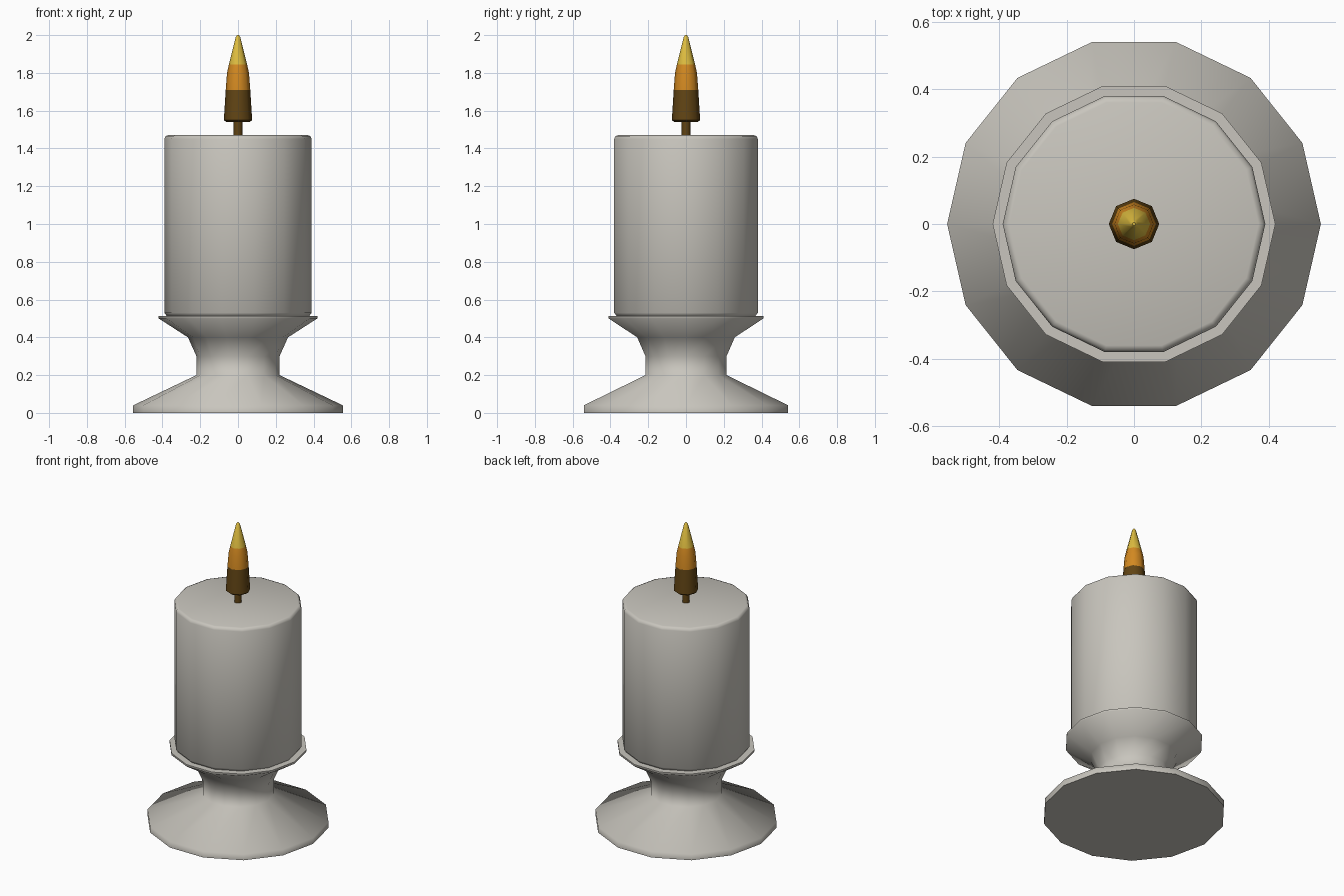
import bpy, math

if "Cube" in bpy.data.objects:
    bpy.data.objects.remove(bpy.data.objects["Cube"])


def material(name, rgb):
    m = bpy.data.materials.new(name)
    m.diffuse_color = (*rgb, 1)
    m.use_nodes = True
    m.node_tree.nodes["Principled BSDF"].inputs["Base Color"].default_value = m.diffuse_color
    return m


GREY = material("warm_grey", (0.58, 0.56, 0.51))
BROWN = material("dark_brown", (0.12, 0.058, 0.007))
ORANGE = material("orange", (0.65, 0.25, 0.015))
YELLOW = material("yellow", (0.72, 0.50, 0.05))


def lathe(name, profile, sides, mats, smooth, rule=None):
    """Spin a (radius, z) profile around z and cap both ends."""
    verts = [(r * math.cos(2 * math.pi * i / sides), r * math.sin(2 * math.pi * i / sides), z)
             for r, z in profile for i in range(sides)]
    faces = [(k * sides + i, k * sides + (i + 1) % sides,
              (k + 1) * sides + (i + 1) % sides, (k + 1) * sides + i)
             for k in range(len(profile) - 1) for i in range(sides)]
    faces.append(tuple(reversed(range(sides))))
    faces.append(tuple(range((len(profile) - 1) * sides, len(profile) * sides)))
    me = bpy.data.meshes.new(name)
    me.from_pydata(verts, [], faces)
    ob = bpy.data.objects.new(name, me)
    bpy.context.collection.objects.link(ob)
    for m in mats:
        me.materials.append(m)
    if rule:
        for p in me.polygons:
            p.material_index = rule(p.center.z)
    bpy.ops.object.select_all(action='DESELECT')
    ob.select_set(True)
    bpy.context.view_layer.objects.active = ob
    bpy.ops.object.shade_smooth_by_angle(angle=math.radians(smooth))
    return ob


# Flared foot, neck and cup
lathe("candle_holder", [(0.555, 0), (0.555, 0.04), (0.22, 0.20), (0.22, 0.30),
                        (0.265, 0.40), (0.42, 0.50), (0.42, 0.513), (0.37, 0.513)],
      14, [GREY], 66)

# Wax body with softened rims
lathe("candle", [(0.375, 0.51), (0.39, 0.53), (0.39, 1.45), (0.383, 1.465), (0.37, 1.47)],
      14, [GREY], 66)

# Wick
lathe("wick", [(0.023, 1.46), (0.023, 1.56)], 8, [BROWN], 50)

# Flame, coloured in three bands by height
lathe("flame", [(0.062, 1.54), (0.075, 1.55), (0.065, 1.71), (0.058, 1.80),
                (0.048, 1.845), (0.012, 1.99), (0.005, 2.0)],
      8, [BROWN, ORANGE, YELLOW], 50,
      lambda z: 0 if z < 1.71 else 1 if z < 1.845 else 2)
